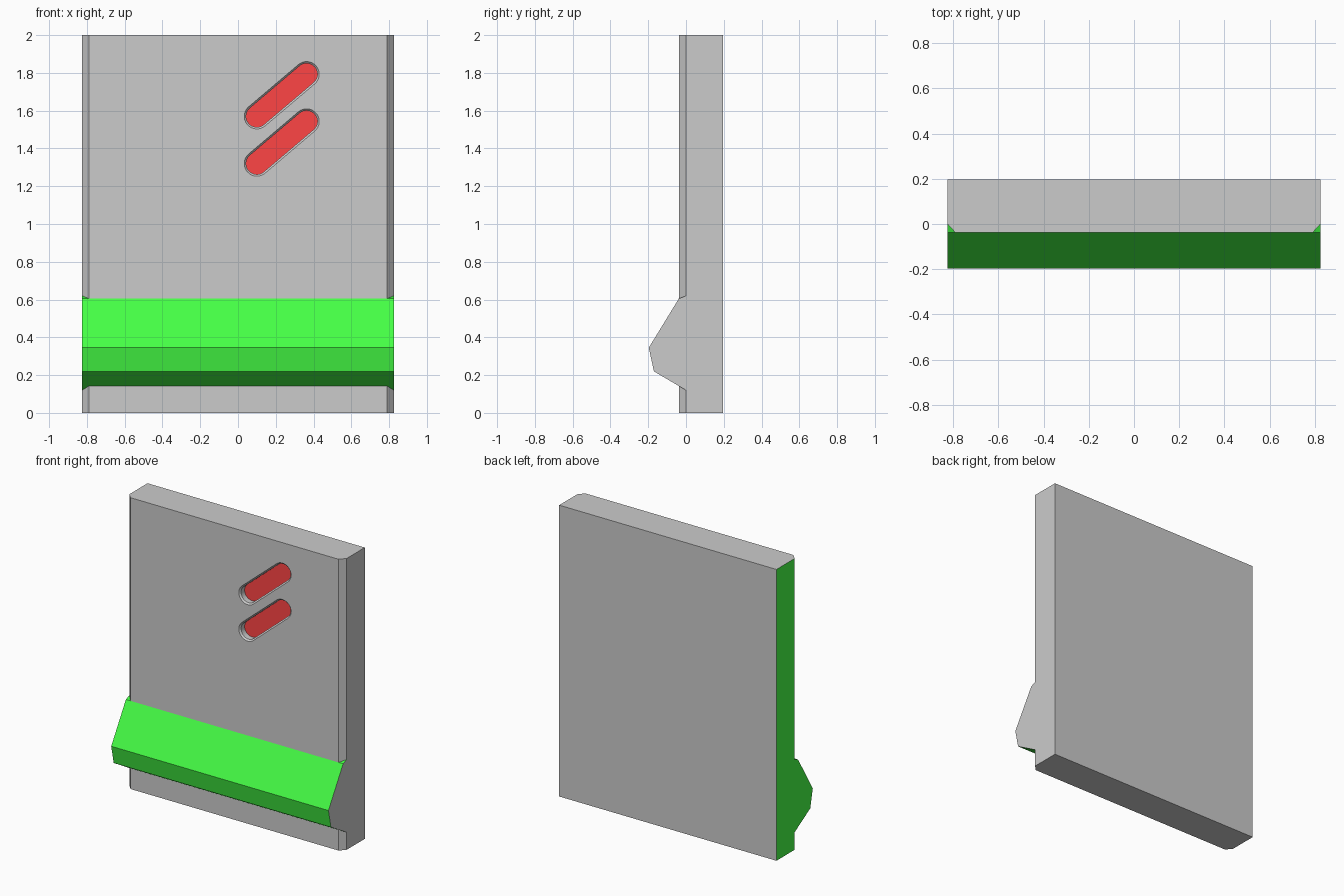
import bpy, bmesh, math
from mathutils import Vector

if "Cube" in bpy.data.objects:
    bpy.data.objects.remove(bpy.data.objects["Cube"])


def material(name, color):
    m = bpy.data.materials.new(name)
    m.diffuse_color = (*color, 1)
    m.use_nodes = True
    m.node_tree.nodes["Principled BSDF"].inputs["Base Color"].default_value = m.diffuse_color
    return m


GREY = material("grey", (0.8, 0.8, 0.8))
GREEN = material("green", (0.06, 1.0, 0.06))
RED = material("red", (1.0, 0.06, 0.06))
HALF = 0.825


def loft(bm, rings):
    """Closed solid through a list of equally long point rings."""
    rows = [[bm.verts.new(p) for p in ring] for ring in rings]
    n = len(rows[0])
    for a, b in zip(rows, rows[1:]):
        for i in range(n):
            j = (i + 1) % n
            bm.faces.new((a[i], a[j], b[j], b[i]))
    bm.faces.new(rows[0][::-1])
    bm.faces.new(rows[-1])


def finish(bm, name, mats):
    bmesh.ops.recalc_face_normals(bm, faces=bm.faces)
    me = bpy.data.meshes.new(name)
    bm.to_mesh(me)
    bm.free()
    for m in mats:
        me.materials.append(m)
    ob = bpy.data.objects.new(name, me)
    bpy.context.collection.objects.link(ob)
    return ob


def activate(ob):
    bpy.ops.object.select_all(action='DESELECT')
    ob.select_set(True)
    bpy.context.view_layer.objects.active = ob


def stadium(y, r, dz, seg=16):
    """Slanted rounded slot outline in the xz plane at depth y."""
    lo, hi = Vector((0.10, 1.57 + dz)), Vector((0.363, 1.793 + dz))
    d = hi - lo
    ang = math.atan2(d.y, d.x)
    pts = []
    for c, start in ((hi, ang - math.pi / 2), (lo, ang + math.pi / 2)):
        for i in range(seg + 1):
            t = start + math.pi * i / seg
            pts.append((c.x + r * math.cos(t), y, c.y + r * math.sin(t)))
    return pts


def paint_left(bm, left, rest):
    bm.normal_update()
    bmesh.ops.recalc_face_normals(bm, faces=bm.faces)
    for f in bm.faces:
        f.material_index = left if f.normal.x < -0.9 else rest


# Panel with chamfered front corners and a green left side
outline = [(-HALF, 0.197), (-HALF, 0.0), (-0.79, -0.038),
           (0.79, -0.038), (HALF, 0.0), (HALF, 0.197)]
bm = bmesh.new()
loft(bm, [[(x, y, z) for x, y in outline] for z in (0, 2)])
paint_left(bm, 1, 0)
panel = finish(bm, "panel", [GREY, GREEN])

# Slot cutters with a chamfered rim
bm = bmesh.new()
for dz in (0, -0.25):
    loft(bm, [stadium(y, r, dz) for y, r in
              ((-0.048, 0.077), (-0.028, 0.057), (0.025, 0.057))])
cutter = finish(bm, "slot_cutter", [GREY])
cutter.hide_render = True
mod = panel.modifiers.new("slots", 'BOOLEAN')
mod.operation = 'DIFFERENCE'
mod.solver = 'EXACT'
mod.object = cutter
activate(panel)
bpy.ops.object.modifier_apply(modifier=mod.name)
bpy.data.objects.remove(cutter)
activate(panel)
bpy.ops.object.shade_smooth_by_angle(angle=math.radians(25))

# Red slot floors
for name, dz in (("upper_slot_inlay", 0), ("lower_slot_inlay", -0.25)):
    bm = bmesh.new()
    loft(bm, [stadium(y, 0.0575, dz) for y in (0.01, 0.03)])
    finish(bm, name, [RED])

# Green ridge across the lower front, grey on its right end
profile = [(0.0, 0.62), (-0.038, 0.605), (-0.197, 0.345), (-0.17, 0.22), (0.0, 0.12)]
bm = bmesh.new()
loft(bm, [[(x, y, z) for y, z in profile] for x in (-HALF, HALF)])
bmesh.ops.recalc_face_normals(bm, faces=bm.faces)
for f in bm.faces:
    f.material_index = 1 if f.normal.x > 0.9 else 0
finish(bm, "ridge", [GREEN, GREY])
